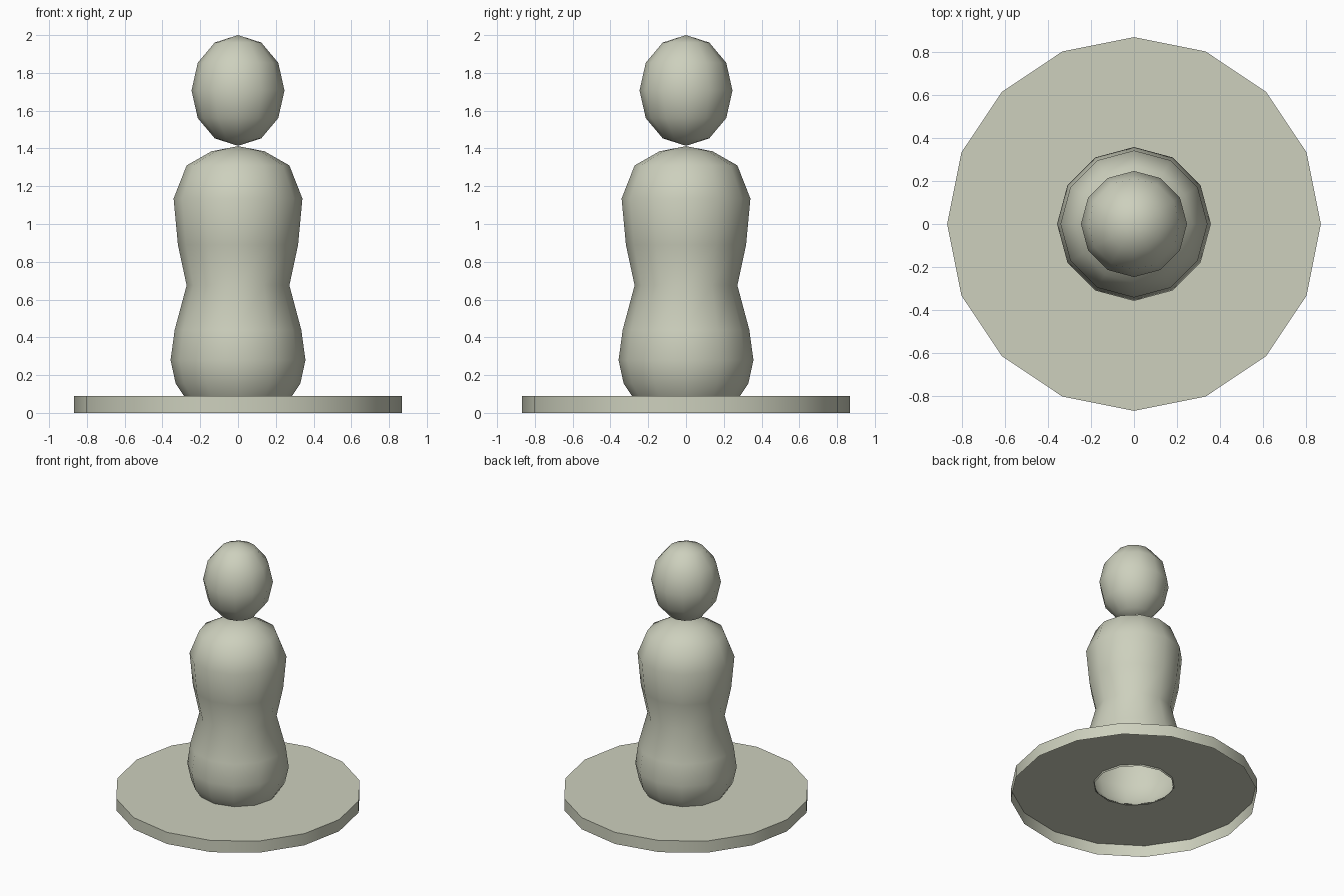
import bpy
import bmesh
import math

cube = bpy.data.objects.get("Cube")
if cube:
    bpy.data.objects.remove(cube, do_unlink=True)

# One pale stone colour for every part
stone = bpy.data.materials.new("pale_stone")
stone.use_nodes = True
colour = (0.61, 0.63, 0.51, 1.0)
stone.diffuse_color = colour
stone.node_tree.nodes["Principled BSDF"].inputs["Base Color"].default_value = colour


def lathe(name, profile, sides, smooth_angle):
    """Turn a bottom-to-top (radius, height) profile around the z axis."""
    bm = bmesh.new()
    verts = [bm.verts.new((r, 0, z)) for r, z in profile]
    edges = [bm.edges.new(pair) for pair in zip(verts, verts[1:])]
    bmesh.ops.spin(bm, geom=verts + edges, cent=(0, 0, 0), axis=(0, 0, 1),
                   angle=math.tau, steps=sides)
    bmesh.ops.remove_doubles(bm, verts=bm.verts, dist=0.0005)
    bmesh.ops.recalc_face_normals(bm, faces=bm.faces)
    top = max(bm.faces, key=lambda f: f.calc_center_median().z)
    if top.normal.z < 0:
        bmesh.ops.reverse_faces(bm, faces=bm.faces)
    # Merge a flat fan into a single cap
    bmesh.ops.dissolve_limit(bm, angle_limit=0.001, verts=bm.verts, edges=bm.edges)
    mesh = bpy.data.meshes.new(name)
    bm.to_mesh(mesh)
    bm.free()
    mesh.materials.append(stone)
    obj = bpy.data.objects.new(name, mesh)
    bpy.context.collection.objects.link(obj)
    bpy.ops.object.select_all(action="DESELECT")
    obj.select_set(True)
    bpy.context.view_layer.objects.active = obj
    bpy.ops.object.shade_smooth_by_angle(angle=math.radians(smooth_angle))
    return obj


# Base: shallow round plinth, hollow underneath, with an opening under the body
lathe("base", [(0.867, 0), (0.867, 0.09), (0.28, 0.09)], 16, 30)

# Body: waisted torso, open at the bottom
lathe("body", [(0.28, 0.08), (0.33, 0.155), (0.357, 0.28), (0.335, 0.44),
               (0.272, 0.675), (0.318, 0.89), (0.341, 1.135), (0.272, 1.31),
               (0.14, 1.385), (0, 1.412)], 12, 60)

# Head: egg-shaped ball balanced on the shoulders
head_profile = []
for i in range(7):
    a = math.pi * i / 6
    head_profile.append((0.246 * math.sin(a), 1.707 - 0.293 * math.cos(a)))
lathe("head", head_profile, 12, 60)
